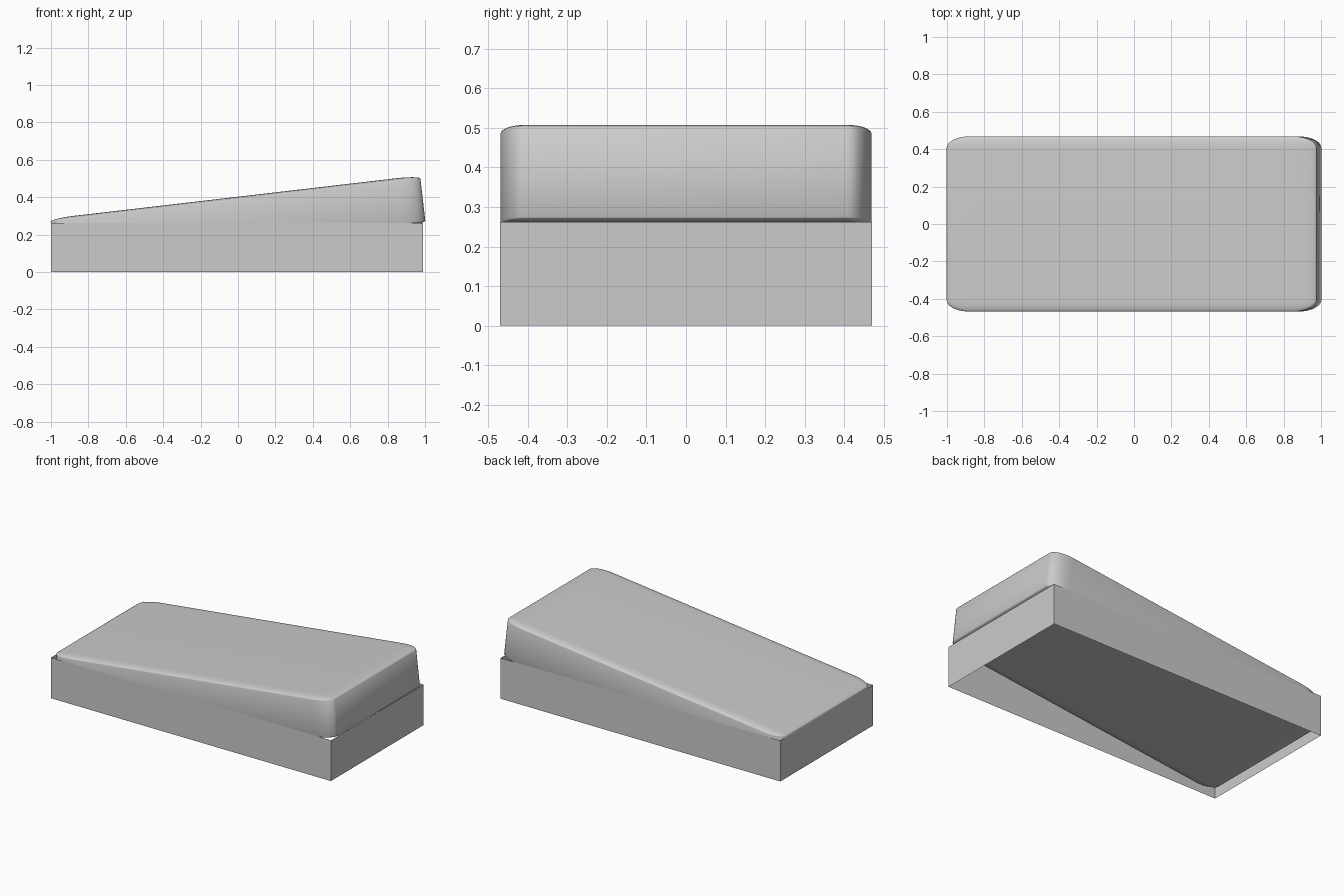
import bpy, bmesh, math

if "Cube" in bpy.data.objects:
    bpy.data.objects.remove(bpy.data.objects["Cube"])

# Tilted slab: softly rounded box; bevel is made in unit space, then stretched
bpy.ops.mesh.primitive_cube_add(size=2)
slab = bpy.context.object
slab.name = "tilted_slab"
bm = bmesh.new()
bm.from_mesh(slab.data)
bmesh.ops.bevel(bm, geom=bm.edges[:], offset=0.13, segments=8,
                profile=0.5, affect='EDGES', clamp_overlap=True)
bmesh.ops.scale(bm, vec=(0.995, 0.469, 0.13), verts=bm.verts)
bm.to_mesh(slab.data)
bm.free()
slab.rotation_euler = (0, -math.radians(6.65), 0)
slab.location = (0, 0, 0.272)
bpy.ops.object.shade_smooth_by_angle(angle=math.radians(40))

# Base skirt: thin sheet walls, open above and below
bm = bmesh.new()
ring = [bm.verts.new((x, y, 0)) for x, y in
        ((-1, -0.47), (0.99, -0.47), (0.99, 0.47), (-1, 0.47))]
edges = [bm.edges.new((ring[i], ring[(i + 1) % 4])) for i in range(4)]
walls = bmesh.ops.extrude_edge_only(bm, edges=edges)["geom"]
bmesh.ops.translate(bm, vec=(0, 0, 0.262),
                    verts=[g for g in walls if isinstance(g, bmesh.types.BMVert)])
bmesh.ops.recalc_face_normals(bm, faces=bm.faces)
mesh = bpy.data.meshes.new("base_skirt")
bm.to_mesh(mesh)
bm.free()
bpy.context.collection.objects.link(bpy.data.objects.new("base_skirt", mesh))
